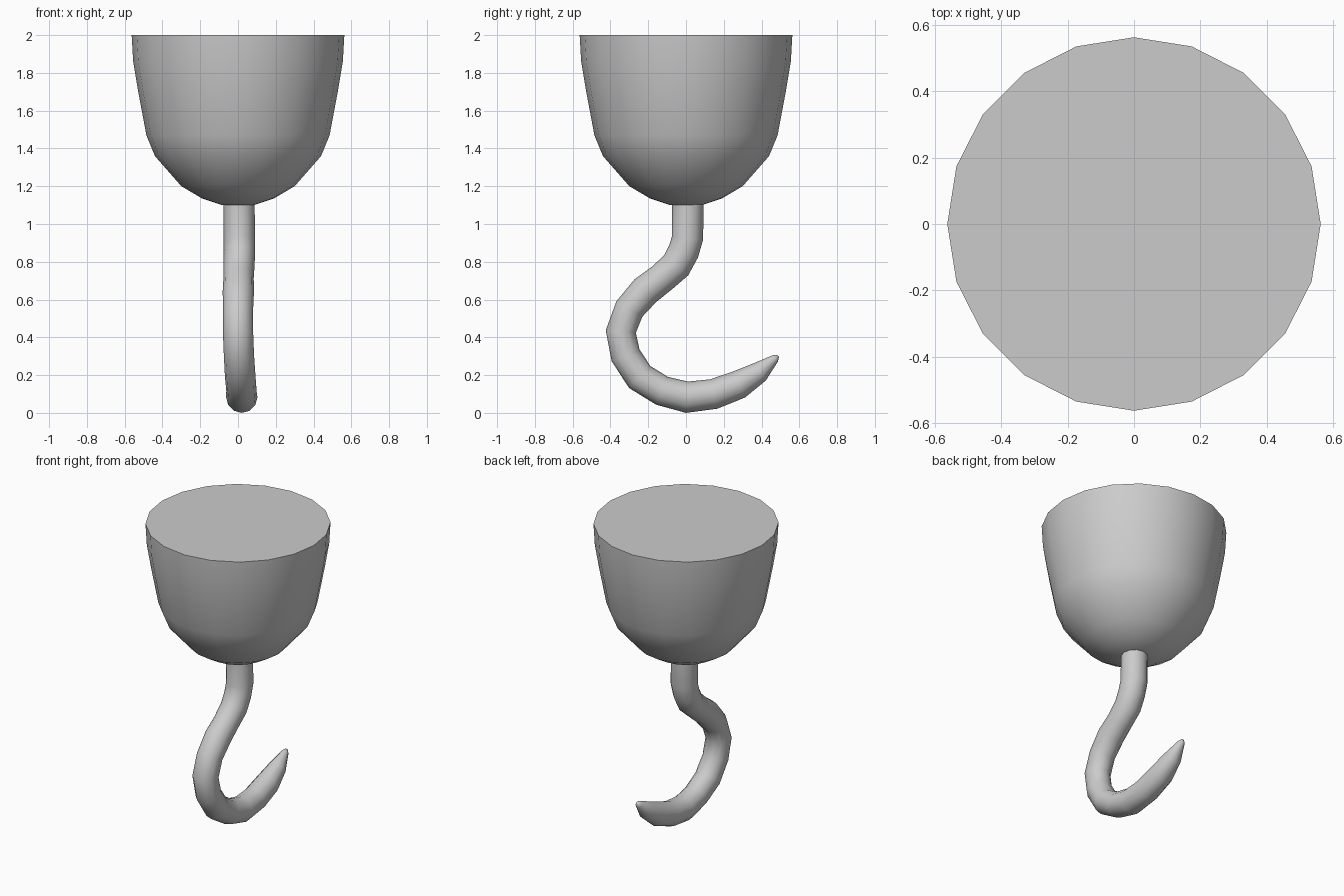
import bpy, bmesh
from math import sin, cos, pi, radians
from mathutils import Vector

if "Cube" in bpy.data.objects:
    bpy.data.objects.remove(bpy.data.objects["Cube"])


def skin(name, rings, angle):
    """Join equal-sized rings of points into a closed, capped surface."""
    bm = bmesh.new()
    loops = [[bm.verts.new(p) for p in ring] for ring in rings]
    n = len(loops[0])
    for a, b in zip(loops, loops[1:]):
        for i in range(n):
            j = (i + 1) % n
            bm.faces.new((a[i], a[j], b[j], b[i]))
    bm.faces.new(loops[0][::-1])
    bm.faces.new(loops[-1])
    bmesh.ops.recalc_face_normals(bm, faces=bm.faces)
    mesh = bpy.data.meshes.new(name)
    bm.to_mesh(mesh)
    bm.free()
    obj = bpy.data.objects.new(name, mesh)
    bpy.context.collection.objects.link(obj)
    bpy.ops.object.select_all(action='DESELECT')
    obj.select_set(True)
    bpy.context.view_layer.objects.active = obj
    bpy.ops.object.shade_smooth_by_angle(angle=radians(angle))
    return obj


def circle(centre, u, v, r, n):
    return [centre + r * (cos(2 * pi * i / n) * u + sin(2 * pi * i / n) * v)
            for i in range(n)]


X, Y = Vector((1, 0, 0)), Vector((0, 1, 0))

# Wrist cup: (radius, height) profile turned around z
profile = [(0.085, 1.10), (0.19, 1.135), (0.30, 1.20), (0.44, 1.36),
           (0.485, 1.47), (0.53, 1.71), (0.555, 1.86), (0.563, 2.0)]
skin("wrist_cup", [circle(Vector((0, 0, z)), X, Y, r, 20) for r, z in profile], 50)

# Hook: (x, y, z, radius) along a tapering path
path = [(0.005, 0.01, 1.115, 0.083), (0.007, 0.008, 0.925, 0.083),
        (0.007, -0.013, 0.855, 0.083), (0.005, -0.053, 0.78, 0.083),
        (0.003, -0.13, 0.712, 0.08), (0.002, -0.215, 0.647, 0.083),
        (0.0, -0.30, 0.55, 0.08), (0.0, -0.345, 0.43, 0.08),
        (0.005, -0.32, 0.305, 0.08), (0.012, -0.245, 0.19, 0.081),
        (0.018, -0.127, 0.117, 0.08), (0.02, 0.005, 0.083, 0.083),
        (0.02, 0.147, 0.10, 0.08), (0.02, 0.28, 0.15, 0.076),
        (0.02, 0.39, 0.217, 0.056), (0.02, 0.472, 0.288, 0.022),
        (0.02, 0.487, 0.302, 0.008)]
points = [Vector(p[:3]) for p in path]
rings = []
for i, p in enumerate(points):
    tangent = points[min(i + 1, len(points) - 1)] - points[max(i - 1, 0)]
    if i == 0:
        tangent = Vector((0, 0, -1))
    side = tangent.cross(X).normalized()
    rings.append(circle(p, X, side, path[i][3], 12))
skin("hook", rings, 60)
